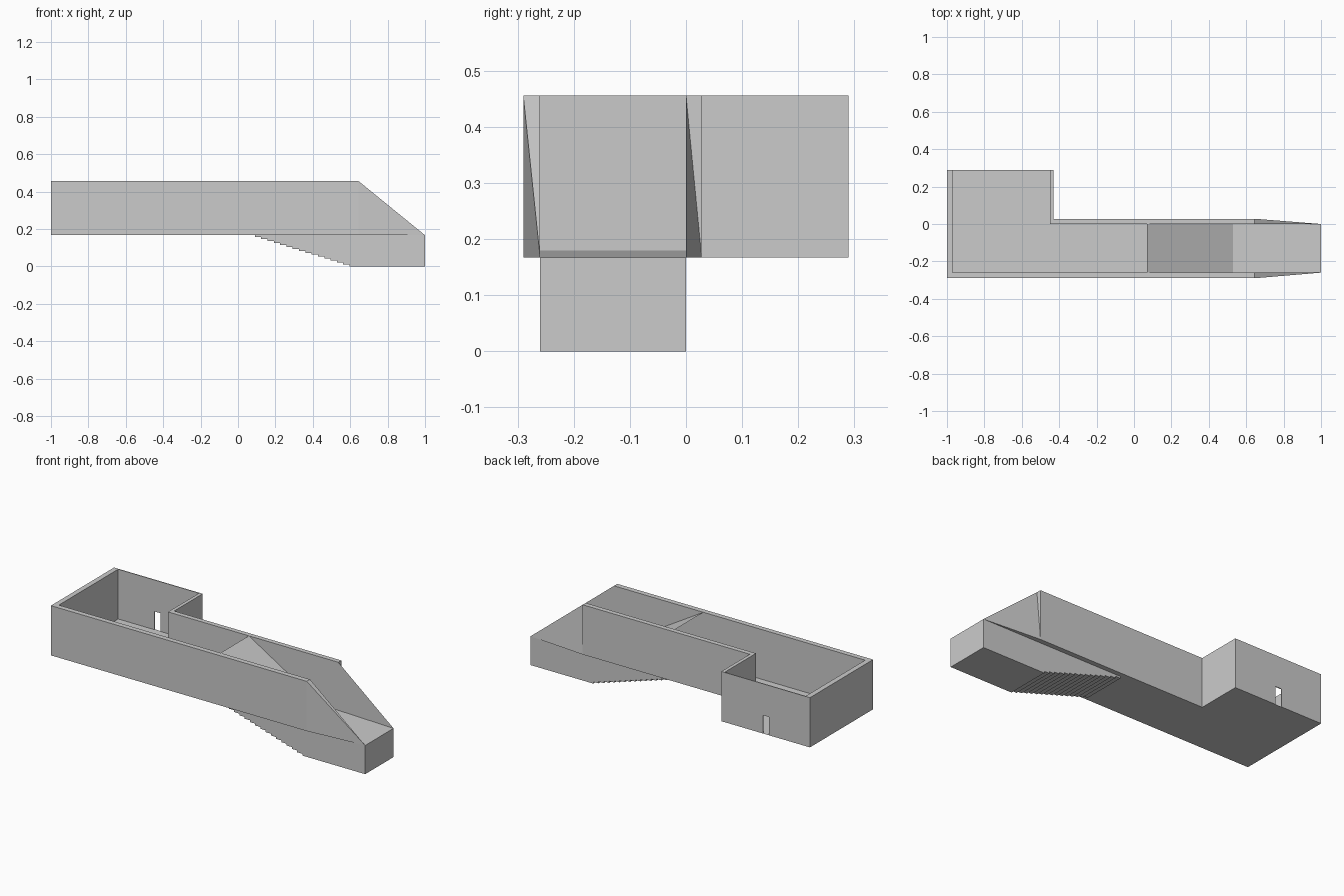
import bpy, bmesh

if "Cube" in bpy.data.objects:
    bpy.data.objects.remove(bpy.data.objects["Cube"])

Z0, Z1 = 0.167, 0.456          # upper floor level, wall top
YF, YB = -0.26, 0.0            # corridor inner sides
XT = 0.645                     # where the walls start to taper


def finish(name, bm):
    bmesh.ops.remove_doubles(bm, verts=bm.verts, dist=1e-5)
    bmesh.ops.recalc_face_normals(bm, faces=bm.faces)
    mesh = bpy.data.meshes.new(name)
    bm.to_mesh(mesh)
    bm.free()
    obj = bpy.data.objects.new(name, mesh)
    bpy.context.collection.objects.link(obj)
    return obj


def sheet(name, faces):
    bm = bmesh.new()
    for f in faces:
        bm.faces.new([bm.verts.new(p) for p in f])
    return finish(name, bm)


def strip(path, y0, y1):
    """Quads spanning y0..y1 along an (x, z) path."""
    return [[(a[0], y0, a[1]), (b[0], y0, b[1]), (b[0], y1, b[1]), (a[0], y1, a[1])]
            for a, b in zip(path, path[1:])]


# Walls: hollow ring following the L-shaped plan, with a doorway in the back
outer = [(XT, -0.29), (-1, -0.29), (-1, 0.29), (-0.43, 0.29), (-0.43, 0.028), (XT, 0.028)]
inner = [(XT, YF), (-0.97, YF), (-0.97, 0.285), (-0.45, 0.285), (-0.45, YB), (XT, YB)]
door = [(-0.737, Z0), (-0.737, 0.273), (-0.698, 0.273), (-0.698, Z0)]
faces = []
for i in range(5):
    o0, o1, n0, n1 = outer[i], outer[i + 1], inner[i], inner[i + 1]
    faces.append([(*p, Z1) for p in (o0, o1, n1, n0)])
    for a, b in ((o0, o1), (n0, n1)):
        gap = [(x, a[1], z) for x, z in door] if i == 2 else []
        faces.append([(*a, Z0)] + gap + [(*b, Z0), (*b, Z1), (*a, Z1)])
faces += strip(door, 0.285, 0.29)
# exposed end of the back corridor wall
faces.append([(XT, YB, Z1), (XT, 0.028, Z1), (XT, 0.028, Z0)])
sheet("walls", faces)

# Upper floor, including the undersides of the corridor walls
plan = [(-1, -0.29), (XT, -0.29), (XT, YF), (0.09, YF), (0.09, YB), (XT, YB),
        (XT, 0.028), (-0.43, 0.028), (-0.43, 0.29), (-1, 0.29)]
sheet("upper_floor", [[(x, y, Z0) for x, y in plan]])

# Tapering wall ends running down to the far tip
f, g, h, k, tip = ((XT, -0.29, Z1), (XT, YF, Z1), (XT, -0.29, Z0), (XT, YF, Z0), (1, YF, Z0))
sheet("front_wall_taper", [[f, g, tip], [f, h, tip], [h, k, tip], [g, k, tip]])
a, c, e, tip = (XT, YB, Z1), (XT, 0.028, Z0), (XT, YB, Z0), (1, YB, Z0)
sheet("back_wall_taper", [[a, c, tip], [c, e, tip], [a, e, tip]])

# Lower passage: stair profile, flat floor, end wall and two sides
N = 16
dx, dz = (0.63 - 0.09) / N, Z0 / N
profile = [(0.09, Z0)]
for i in range(N):
    z = Z0 - (i + 1) * dz
    profile += [(0.09 + i * dx, z), (0.09 + (i + 1) * dx, z)]
profile += [(1, 0), (1, Z0)]
sides = [[(x, y, z) for x, z in profile] for y in (YF, YB)]
sheet("stair_passage", strip(profile, YF, YB) + sides)

# Sloping ceiling over the stairs
sheet("passage_ceiling", strip([(0.07, Z1), (0.53, 0.18), (1, Z0)], YF, YB))
